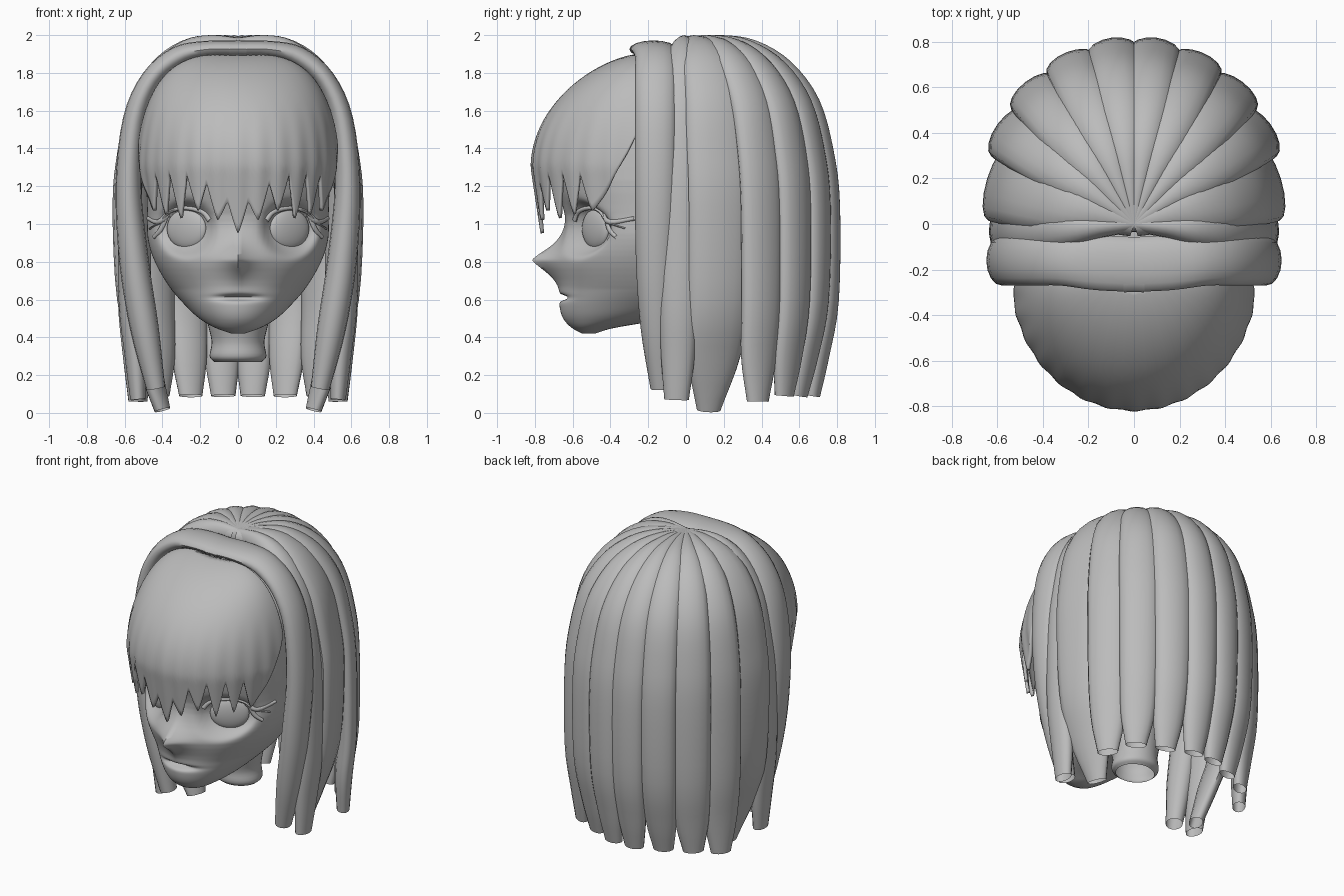
import bpy, bmesh, math
from mathutils import Vector

cube = bpy.data.objects.get("Cube")
if cube:
    bpy.data.objects.remove(cube)

grey = bpy.data.materials.new("soft_grey")
grey.use_nodes = True
colour = (0.5, 0.5, 0.5, 1)
grey.diffuse_color = colour
grey.node_tree.nodes["Principled BSDF"].inputs["Base Color"].default_value = colour


def finish(name, bm, angle=50):
    bmesh.ops.recalc_face_normals(bm, faces=bm.faces)
    mesh = bpy.data.meshes.new(name)
    bm.to_mesh(mesh)
    bm.free()
    mesh.materials.append(grey)
    mesh.shade_smooth()
    mesh.set_sharp_from_angle(angle=math.radians(angle))
    obj = bpy.data.objects.new(name, mesh)
    bpy.context.collection.objects.link(obj)
    return obj


def skin(bm, rings, closed=True, caps=False):
    """Join rows of points with quads."""
    rows = [[bm.verts.new(p) for p in ring] for ring in rings]
    n = len(rows[0])
    for a, b in zip(rows, rows[1:]):
        for i in range(n if closed else n - 1):
            j = (i + 1) % n
            bm.faces.new((a[i], a[j], b[j], b[i]))
    if caps:
        bm.faces.new(rows[0])
        bm.faces.new(rows[-1])


def smooth_path(points, steps=4):
    """Catmull-Rom through points of any dimension."""
    pts = [Vector(p) for p in points]
    pts = [pts[0] * 2 - pts[1]] + pts + [pts[-1] * 2 - pts[-2]]
    out = []
    for a, b, c, d in zip(pts, pts[1:], pts[2:], pts[3:]):
        for k in range(steps):
            t = k / steps
            out.append(0.5 * (2 * b + (c - a) * t + (2 * a - 5 * b + 4 * c - d) * t * t
                              + (3 * b - a - 3 * c + d) * t ** 3))
    return out + [pts[-2]]


def lock(name, path, sizes, side, sides=16):
    """Sweep an open elliptical tube; sizes hold half width and half thickness."""
    pts = smooth_path(path)
    dims = smooth_path(sizes)
    rings = []
    for i, p in enumerate(pts):
        tangent = (pts[min(i + 1, len(pts) - 1)] - pts[max(i - 1, 0)]).normalized()
        across = (side - tangent * side.dot(tangent)).normalized()
        out = tangent.cross(across)
        rings.append([p + across * dims[i][0] * math.cos(a) + out * dims[i][1] * math.sin(a)
                      for a in (math.tau * k / sides for k in range(sides))])
    bm = bmesh.new()
    skin(bm, rings)
    return finish(name, bm)


def ramp(keys, z):
    for a, b in zip(keys, keys[1:]):
        if z <= b[0]:
            t = max(0, (z - a[0]) / (b[0] - a[0]))
            return [u + (v - u) * t for u, v in zip(a[1:], b[1:])]
    return keys[-1][1:]


# Head: height, half width, front, back
HEAD = [tuple(v) for v in smooth_path([
    (.42, .035, -.55, -.48), (.45, .12, -.605, -.38), (.5, .205, -.65, -.1), (.57, .28, -.668, .12),
    (.67, .365, -.66, .28), (.8, .44, -.675, .4), (.92, .477, -.645, .48), (1.05, .48, -.64, .54),
    (1.3, .48, -.70, .6), (1.6, .42, -.56, .5), (1.83, .15, -.25, .1)])]


def bump(v, size):
    return math.exp(-(v / size) ** 2)


def face_point(t, z):
    w, front, back = ramp(HEAD, z)
    mid = min(-.2, (front + back) / 2)
    x, c = w * math.sin(t), math.cos(t)
    if c < 0:
        return Vector((x, mid - (back - mid) * c, z))
    y = mid + (front - mid) * c
    y -= .14 * math.exp(-abs(x) / .08) * math.exp(-(abs(z - .81) / .085) ** 1.4)
    socket = math.hypot(abs(x) - .275, z - .975) / .135
    y += .085 * math.exp(-socket ** 6)
    y += .055 * bump(z - .61, .014) * bump(x, .1)
    return Vector((x, y, z))


def on_face(x, z, lift=.008):
    w = ramp(HEAD, z)[0]
    p = face_point(math.asin(max(-1, min(1, x / w))), z)
    p.y -= lift
    return p


bm = bmesh.new()
skin(bm, [[face_point(math.tau * k / 128, .42 + 1.41 * r / 160) for k in range(128)]
          for r in range(161)], caps=True)
finish("head", bm, 70)

# Neck
lock("neck", [(0, -.02, .65), (0, 0, .5), (0, .01, .38), (0, .01, .3), (0, .01, .27)],
     [(.17, .17), (.165, .16), (.14, .14), (.15, .14), (.125, .11)], Vector((1, 0, 0)), 32)

# Eyes and lashes
LASHES = {"upper_lash": [(.15, 1.02), (.19, 1.065), (.28, 1.085), (.36, 1.065), (.41, 1.01), (.465, .975)],
          "lash_tip_high": [(.37, 1.05), (.425, 1.01), (.475, 1.03)],
          "lash_tip_low": [(.385, 1.03), (.41, .97), (.445, .93)]}
for s, word in ((1, "left"), (-1, "right")):
    bm = bmesh.new()
    bmesh.ops.create_uvsphere(bm, u_segments=32, v_segments=16, radius=1)
    eye = finish(word + "_eye", bm)
    eye.scale = (.122, .035, .105)
    eye.rotation_euler.z = s * math.radians(33)
    eye.location = (s * .272, -.478, .975)
    for name, line in LASHES.items():
        dims = [(.016 * (1 - .15 * i), .011) for i in range(len(line))]
        lock(word + "_" + name, [on_face(s * x, z) for x, z in line], dims, Vector((0, 0, 1)), 8)

# Fringe: a dome whose lower edge is cut into pointed strands
TIPS = [.95, 1.02, 1.07, 1.03, 1.05, 1.07]
GAPS = [1.12, 1.22, 1.27, 1.28, 1.27]
STEP = 12.5


def fringe_edge(deg):
    d = abs(deg) / STEP
    if d >= len(GAPS):
        return TIPS[-1] + .43 * ((d - len(GAPS)) / 2.2) ** 1.3
    n = round(d)
    gap = GAPS[min(int(d), len(GAPS) - 1)]
    return TIPS[n] + (gap - TIPS[n]) * (abs(d - n) * 2) ** 1.25


def fringe_point(deg, v):
    z = 1.9 - (1.9 - fringe_edge(deg)) * v ** 1.5
    h = max(0, (z - 1.3) / .6)
    c = math.sqrt(max(0, 1 - h * h))
    wave = math.cos(math.tau * deg / STEP) * .006 * max(0, min(1, (1.65 - z) / .4))
    f = 1 + wave - .08 * max(0, 1.3 - z) / .3
    a = math.radians(deg)
    return (.535 * f * c ** .6 * math.sin(a), -.25 - .57 * f * c ** 1.3 * math.cos(a), z)


bm = bmesh.new()
cols = [-90 + 180 * k / 216 for k in range(217)]
skin(bm, [[fringe_point(d, .02 + .98 * r / 32) for d in cols] for r in range(33)], closed=False)
fringe = finish("fringe", bm)
solid = fringe.modifiers.new("thickness", "SOLIDIFY")
solid.thickness = .02
solid.offset = -1

# Long locks: spread over the crown, fall down and taper to their ends
CROWN = [(.0, 1.925), (.22, 1.925), (.42, 1.905), (.62, 1.81), (.78, 1.63),
         (.87, 1.38), (.91, 1.1), (.92, .6), (.89, .3)]
SIZES = [(.04, .06), (.06, .075), (.09, .07), (.11, .065), (.12, .065),
         (.125, .06), (.125, .06), (.12, .06), (.105, .055), (.065, .04)]
# name, outermost reach, end position, width scale
LOCKS = [("temple_lock", (.63, -.04), (.53, -.05, .07), .85),
         ("side_lock", (.645, .2), (.4, .12, .015), 1.4),
         ("rear_side_lock", (.6, .44), (.53, .38, .06), 1.05),
         ("outer_back_lock", (.48, .63), (.42, .52, .09), 1),
         ("back_lock", (.3, .765), (.25, .6, .09), .95),
         ("middle_back_lock", (.1, .83), (.078, .67, .09), .9)]

for s, word in ((1, "left"), (-1, "right")):
    for name, (ox, oy), end, wide in LOCKS:
        end = Vector((s * end[0], end[1], end[2]))
        path = []
        for f, z in CROWN:
            p = Vector((s * ox * f, oy * f, z))
            pull = .52 if z < .4 else .15 if z < .7 else 0
            path.append(Vector((p.x + (end.x - p.x) * pull, p.y + (end.y - p.y) * pull, z)))
        dims = [(a * wide, b) for a, b in SIZES[:-1]] + [SIZES[-1]]
        lock(word + "_" + name, path + [end], dims, Vector((-s * oy, ox, 0)).normalized())

    # Front lock runs over the head like a band and frames the face
    band = [(-.05, -.18, 1.925), (.16, -.17, 1.925), (.32, -.16, 1.885), (.46, -.16, 1.765), (.55, -.16, 1.55),
            (.58, -.16, 1.2), (.55, -.16, .8), (.495, -.15, .45), (.435, -.13, .13)]
    lock(word + "_front_lock", [(s * x, y, z) for x, y, z in band],
         [(.12, .045)] * 2 + [(.11, .055)] * 2 + [(.11, .06), (.11, .068), (.105, .078), (.09, .075), (.058, .05)],
         Vector((0, 1, 0)))
